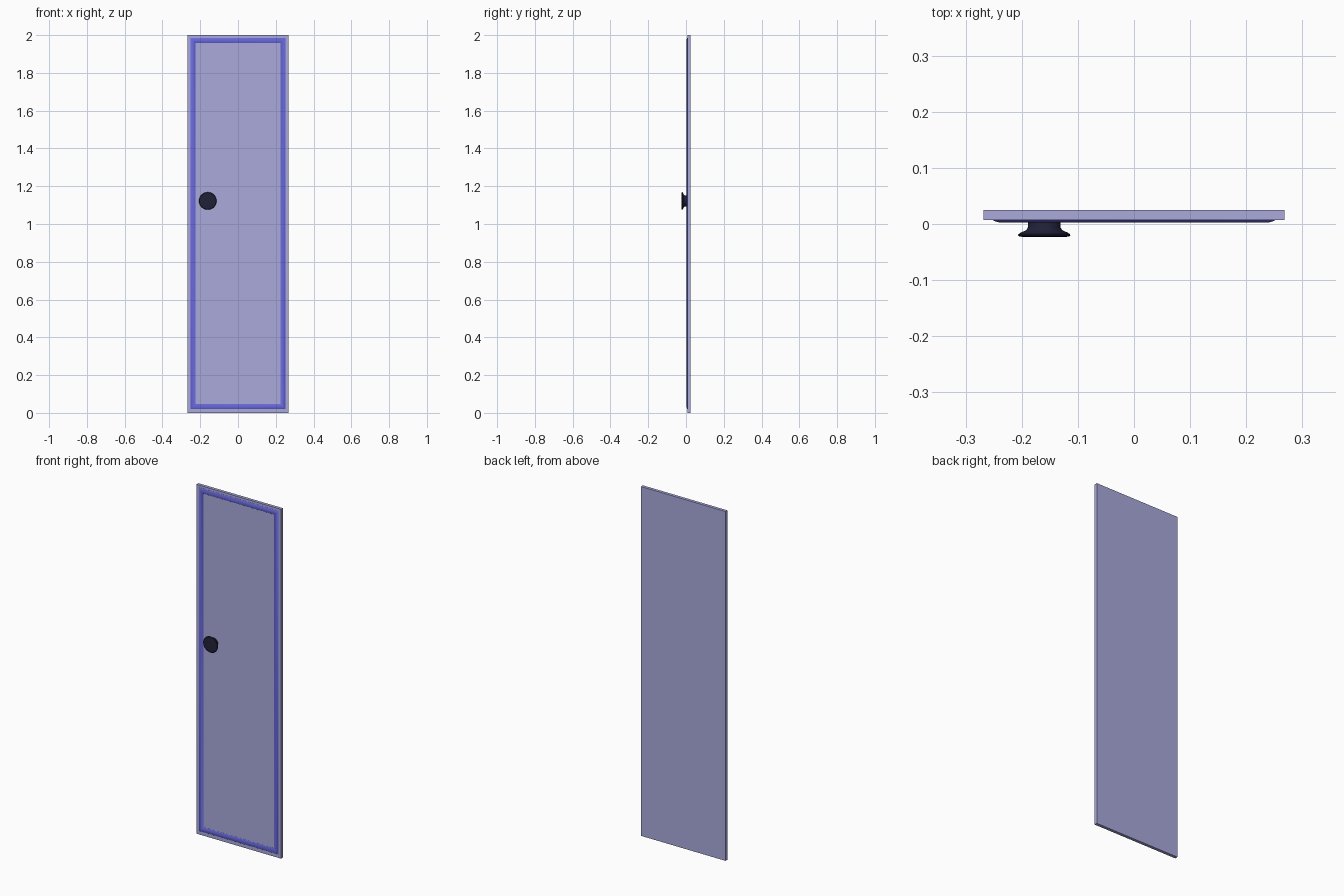
import bpy, bmesh, math

if "Cube" in bpy.data.objects:
    bpy.data.objects.remove(bpy.data.objects["Cube"])


def material(name, rgb):
    m = bpy.data.materials.new(name)
    m.diffuse_color = (*rgb, 1.0)
    m.use_nodes = True
    m.node_tree.nodes["Principled BSDF"].inputs["Base Color"].default_value = m.diffuse_color
    return m


def make_object(name, bm, mat, smooth=False):
    bmesh.ops.recalc_face_normals(bm, faces=bm.faces)
    mesh = bpy.data.meshes.new(name)
    bm.to_mesh(mesh)
    bm.free()
    ob = bpy.data.objects.new(name, mesh)
    bpy.context.collection.objects.link(ob)
    mesh.materials.append(mat)
    if smooth:
        bpy.ops.object.select_all(action='DESELECT')
        bpy.context.view_layer.objects.active = ob
        ob.select_set(True)
        bpy.ops.object.shade_smooth_by_angle(angle=math.radians(40))
    return ob


def bridge_loops(bm, loops):
    """Skin consecutive closed loops of vertices with quads."""
    for a, b in zip(loops, loops[1:]):
        n = len(a)
        for i in range(n):
            j = (i + 1) % n
            bm.faces.new((a[i], a[j], b[j], b[i]))


PANEL_FRONT = 0.0075
panel_mat = material("panel_lilac", (0.40, 0.40, 0.72))
trim_mat = material("trim_blue", (0.14, 0.14, 0.72))
knob_mat = material("knob_navy", (0.015, 0.015, 0.04))

# Door slab
bm = bmesh.new()
bmesh.ops.create_cube(bm, size=1)
bmesh.ops.scale(bm, vec=(0.536, 0.025 - PANEL_FRONT, 2.0), verts=bm.verts)
bmesh.ops.translate(bm, vec=(0, (0.025 + PANEL_FRONT) / 2, 1.0), verts=bm.verts)
make_object("door_panel", bm, panel_mat)

# Raised moulding: rounded profile (inset from outer edge, y) swept around a rectangle
profile = [(0.0, PANEL_FRONT), (0.003, 0.0052), (0.010, 0.0032), (0.014, 0.0025),
           (0.018, 0.0032), (0.025, 0.0052), (0.028, PANEL_FRONT)]
bm = bmesh.new()
loops = []
for inset, y in profile:
    x, lo, hi = 0.252 - inset, 0.02 + inset, 1.986 - inset
    corners = [(-x, lo), (x, lo), (x, hi), (-x, hi)]
    loops.append([bm.verts.new((cx, y, cz)) for cx, cz in corners])
bridge_loops(bm, loops + loops[:1])
make_object("door_moulding", bm, trim_mat, smooth=True)

# Round knob: neck flaring to a flat disc, turned about the y axis
profile = [(0.029, PANEL_FRONT), (0.029, -0.006), (0.032, -0.011), (0.041, -0.015),
           (0.046, -0.018), (0.0465, -0.020), (0.044, -0.0225), (0.036, -0.023)]
SIDES = 32
bm = bmesh.new()
loops = []
for r, y in profile:
    loops.append([bm.verts.new((-0.16 + r * math.cos(2 * math.pi * i / SIDES), y,
                                1.122 + r * math.sin(2 * math.pi * i / SIDES)))
                  for i in range(SIDES)])
bridge_loops(bm, loops)
bm.faces.new(loops[0])
bm.faces.new(loops[-1])
make_object("door_knob", bm, knob_mat, smooth=True)
